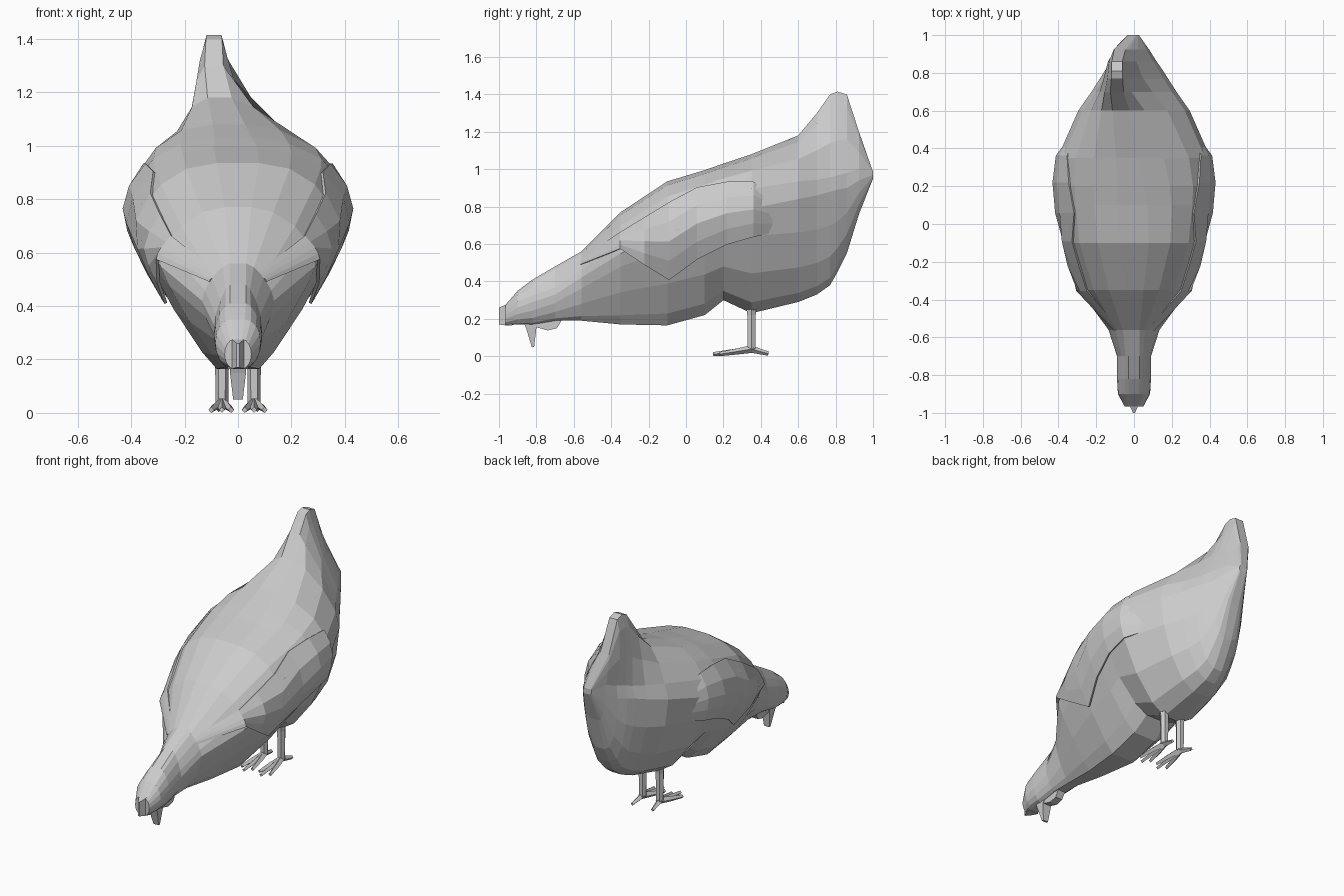
import bpy, bmesh, math
from mathutils import Vector

if "Cube" in bpy.data.objects:
    bpy.data.objects.remove(bpy.data.objects["Cube"])


def make(name, verts, faces):
    me = bpy.data.meshes.new(name)
    me.from_pydata(verts, [], faces)
    bm = bmesh.new()
    bm.from_mesh(me)
    bmesh.ops.remove_doubles(bm, verts=bm.verts, dist=1e-5)
    bmesh.ops.recalc_face_normals(bm, faces=bm.faces)
    bm.to_mesh(me)
    bm.free()
    ob = bpy.data.objects.new(name, me)
    bpy.context.collection.objects.link(ob)
    return ob


def loft(name, rings):
    n = len(rings[0])
    faces = [(i*n + j, i*n + (j+1) % n, (i+1)*n + (j+1) % n, (i+1)*n + j)
             for i in range(len(rings)-1) for j in range(n)]
    faces += [tuple(range(n)), tuple(range((len(rings)-1)*n, len(rings)*n))]
    return make(name, [v for r in rings for v in r], faces)


# Body stations: y, top z, widest z, bottom z, half width, flat half width, upper and lower roundness
stations = [
    (-.965, .275, .22, .165, .05, .015, 2, 2),
    (-.90, .35, .26, .17, .085, .025, 2, 2),
    (-.82, .41, .29, .17, .09, .03, 1.6, 2),
    (-.70, .48, .33, .19, .09, .03, 1.4, 1.7),
    (-.56, .56, .42, .19, .135, .03, 1.5, 1.4),
    (-.35, .77, .55, .17, .29, .05, 1.8, 1.15),
    (-.10, .935, .66, .165, .375, .08, 2, 1.15),
    (.10, .995, .73, .22, .405, .08, 2, 1.25),
    (.20, 1.03, .76, .30, .415, .07, 2, 1.4),
    (.35, 1.08, .79, .23, .405, .06, 1.9, 1.45),
    (.60, 1.18, .84, .29, .295, .045, 1.5, 1.7),
    (.70, 1.30, .86, .33, .225, .035, 1.15, 1.8),
    (.77, 1.40, .88, .38, .18, .03, 1.0, 1.9),
    (.81, 1.415, .89, .45, .155, .028, 1.0, 2),
    (.86, 1.40, .90, .55, .12, .028, 1.05, 2),
    (.925, 1.20, .94, .76, .08, .03, 1.3, 2),
    (1.0, .985, .97, .95, .03, .02, 2, 2),
]


def lean(z):
    k = min(max((z - .92) / .38, 0), 1)
    return -.09 * k * k * (3 - 2*k)


def half_section(s, steps=4):
    y, top, mid, bot, w, t, up, low = s
    pts = []
    for i in range(-steps, steps + 1):
        a = math.pi/2 * i / steps
        p = 2 / (up if i > 0 else low)
        h = top - mid if i > 0 else mid - bot
        x = t + (w - t) * max(math.cos(a), 0) ** p
        pts.append((x, y, mid + math.copysign(abs(math.sin(a)) ** p, a) * h))
    return pts


def ring(s):
    right = half_section(s)
    pts = right + [(-x, y, z) for x, y, z in reversed(right)]
    return [(x + lean(z), y, z) for x, y, z in pts]


loft("body", [ring(s) for s in stations])


def surface_x(y, z):
    for a, b in zip(stations, stations[1:]):
        if a[0] <= y <= b[0]:
            k = (y - a[0]) / (b[0] - a[0])
            _, top, mid, bot, w, t, up, low = [u + (v-u)*k for u, v in zip(a, b)]
            n, h = (up, top - mid) if z > mid else (low, mid - bot)
            return t + (w-t) * max(0, 1 - min(1, abs(z-mid)/h) ** n) ** (1/n)


# Folded wings blended into the flanks: y, lower z, upper z, lift off the body
wing_path = [(-.56, .49, .52, -.01), (-.35, .575, .66, .008), (-.22, .49, .74, .01),
             (-.09, .41, .82, .01), (.06, .52, .90, .012), (.22, .60, .93, .01),
             (.36, .64, .93, .006), (.46, .66, .86, -.02)]
for side, label in ((1, "right"), (-1, "left")):
    verts, rows = [], 5
    for y, lo, hi, lift in wing_path:
        for j in range(rows):
            z = lo + (hi - lo) * j / (rows - 1)
            tuck = (.006, .006, .002, -.004, -.01)[j]
            verts.append((side * (surface_x(y, z) + lift + tuck), y, z))
    faces = [(i*rows+j, i*rows+j+1, (i+1)*rows+j+1, (i+1)*rows+j)
             for i in range(len(wing_path)-1) for j in range(rows-1)]
    wing = make(label + "_wing", verts, faces)
    mod = wing.modifiers.new("thickness", 'SOLIDIFY')
    mod.thickness, mod.offset = .012, 0


def tube(name, path, sides=6):
    pts = [Vector(p[:3]) for p in path]
    rings = []
    for i, p in enumerate(pts):
        d = (pts[min(i+1, len(pts)-1)] - pts[max(i-1, 0)]).normalized()
        u = Vector((1, 0, 0))
        u = (u - d * u.dot(d)).normalized()
        v = d.cross(u)
        r = path[i][3]
        rings.append([p + r*(u*math.cos(2*math.pi*k/sides) + v*math.sin(2*math.pi*k/sides))
                      for k in range(sides)])
    return loft(name, rings)


# Legs with three front toes and one back toe
for side, label in ((1, "right"), (-1, "left")):
    x = side * .06
    tube(label + "_leg", [(x, .35, .32, .04), (x, .35, .22, .026), (x, .35, .035, .024)])
    for n, (dx, ty) in enumerate(((-.035, .18), (0, .145), (.04, .18))):
        tube(f"{label}_toe_{n+1}", [(x, .36, .04, .021), (x + side*dx*.6, .27, .025, .016),
                                    (x + side*dx, ty, .011, .011)], 4)
    tube(label + "_back_toe", [(x, .34, .04, .02), (x + side*.012, .44, .014, .011)], 4)


# Head details: wedge at the tip of the face, beak pointing down, wattle
loft("crest", [[(s*w, y, z) for s, z in ((-1, lo), (1, lo), (1, hi), (-1, hi))]
               for y, w, lo, hi in ((-.93, .04, .165, .30), (-.965, .022, .165, .275), (-1.0, .005, .17, .26))])
loft("beak", [[(sx*w, y, z) for sx, y in ((-1, y0), (1, y0), (1, y1), (-1, y1))]
              for z, w, y0, y1 in ((.20, .033, -.875, -.79), (.15, .03, -.855, -.80), (.05, .018, -.825, -.812))])
wattle = [(-.81, .19), (-.80, .155), (-.74, .138), (-.69, .15), (-.66, .20)]
loft("wattle", [[(s*.025, y, z) for y, z in wattle] for s in (-1, 1)])
